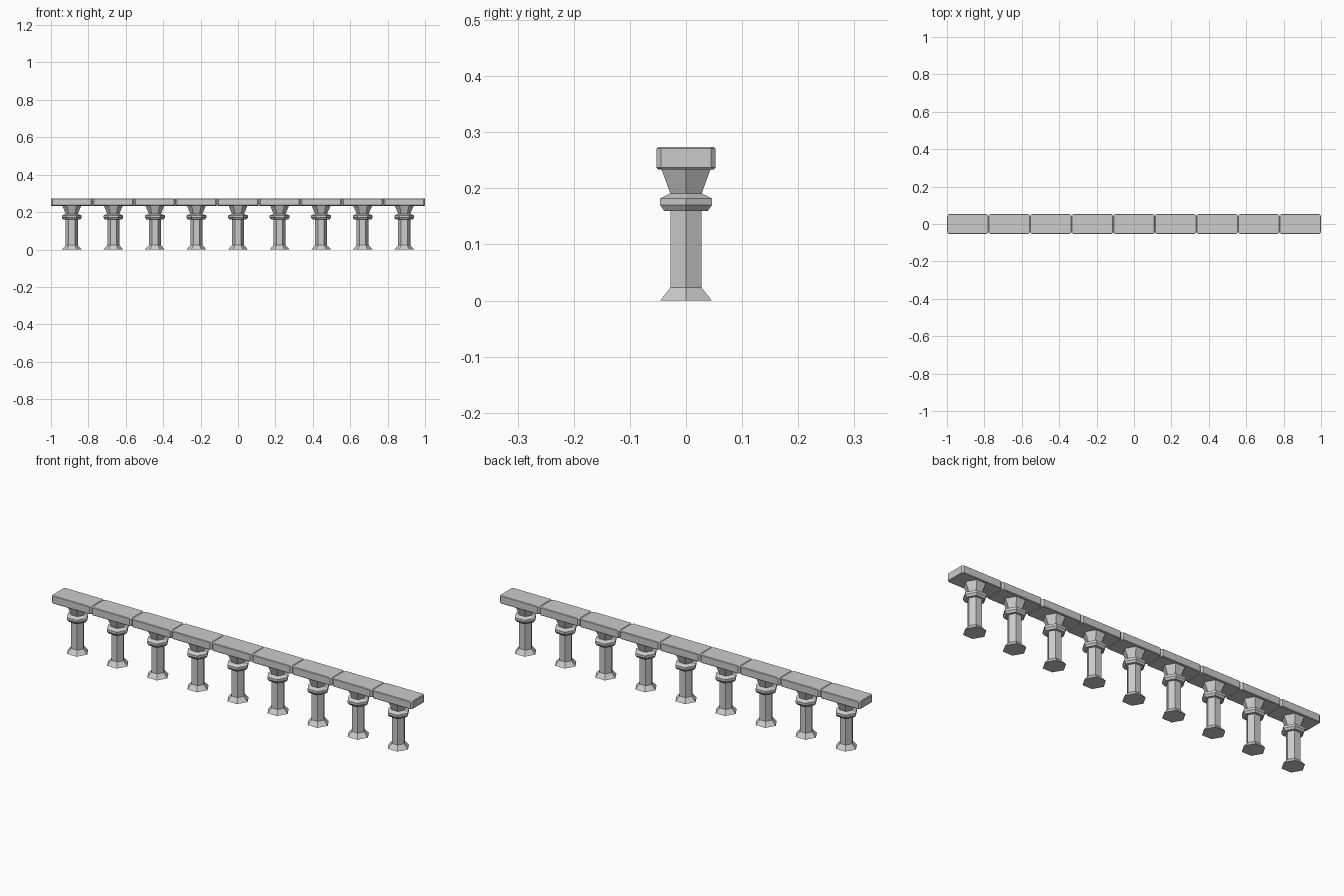
import bpy, bmesh, math

if "Cube" in bpy.data.objects:
    bpy.data.objects.remove(bpy.data.objects["Cube"])

COUNT = 9
STEP = 2.0 / COUNT
C30 = math.cos(math.pi / 6)


def loft(name, rings, x):
    """Join closed rings of (x, y, z) points into a capped solid."""
    bm = bmesh.new()
    loops = [[bm.verts.new(p) for p in ring] for ring in rings]
    n = len(loops[0])
    for a, b in zip(loops, loops[1:]):
        for i in range(n):
            j = (i + 1) % n
            bm.faces.new((a[i], a[j], b[j], b[i]))
    bm.faces.new(loops[0][::-1])
    bm.faces.new(loops[-1])
    bmesh.ops.recalc_face_normals(bm, faces=bm.faces)
    mesh = bpy.data.meshes.new(name)
    bm.to_mesh(mesh)
    bm.free()
    obj = bpy.data.objects.new(name, mesh)
    obj.location.x = x
    bpy.context.collection.objects.link(obj)


def hexagon(half_y, z):
    r = half_y / C30
    return [(r * math.cos(k * math.pi / 3), r * math.sin(k * math.pi / 3), z)
            for k in range(6)]


def octagon(hx, hy, c, z):
    """Rectangle with clipped corners."""
    return [(hx, -hy + c, z), (hx, hy - c, z), (hx - c, hy, z), (-hx + c, hy, z),
            (-hx, hy - c, z), (-hx, -hy + c, z), (-hx + c, -hy, z), (hx - c, -hy, z)]


# hexagonal baluster: (half depth, height)
BALUSTER = [(0.046, 0), (0.028, 0.023), (0.028, 0.160), (0.039, 0.160),
            (0.046, 0.170), (0.046, 0.182), (0.028, 0.191), (0.044, 0.235)]

HX = STEP / 2
for i in range(COUNT):
    x = (i - (COUNT - 1) / 2) * STEP
    loft("baluster", [hexagon(*p) for p in BALUSTER], x)
    # rail block with softened edges
    loft("rail_block", [octagon(HX - 0.003, 0.0495, 0.008, 0.234),
                        octagon(HX, 0.0525, 0.008, 0.237),
                        octagon(HX, 0.0525, 0.008, 0.271),
                        octagon(HX - 0.003, 0.0495, 0.008, 0.2735)], x)
